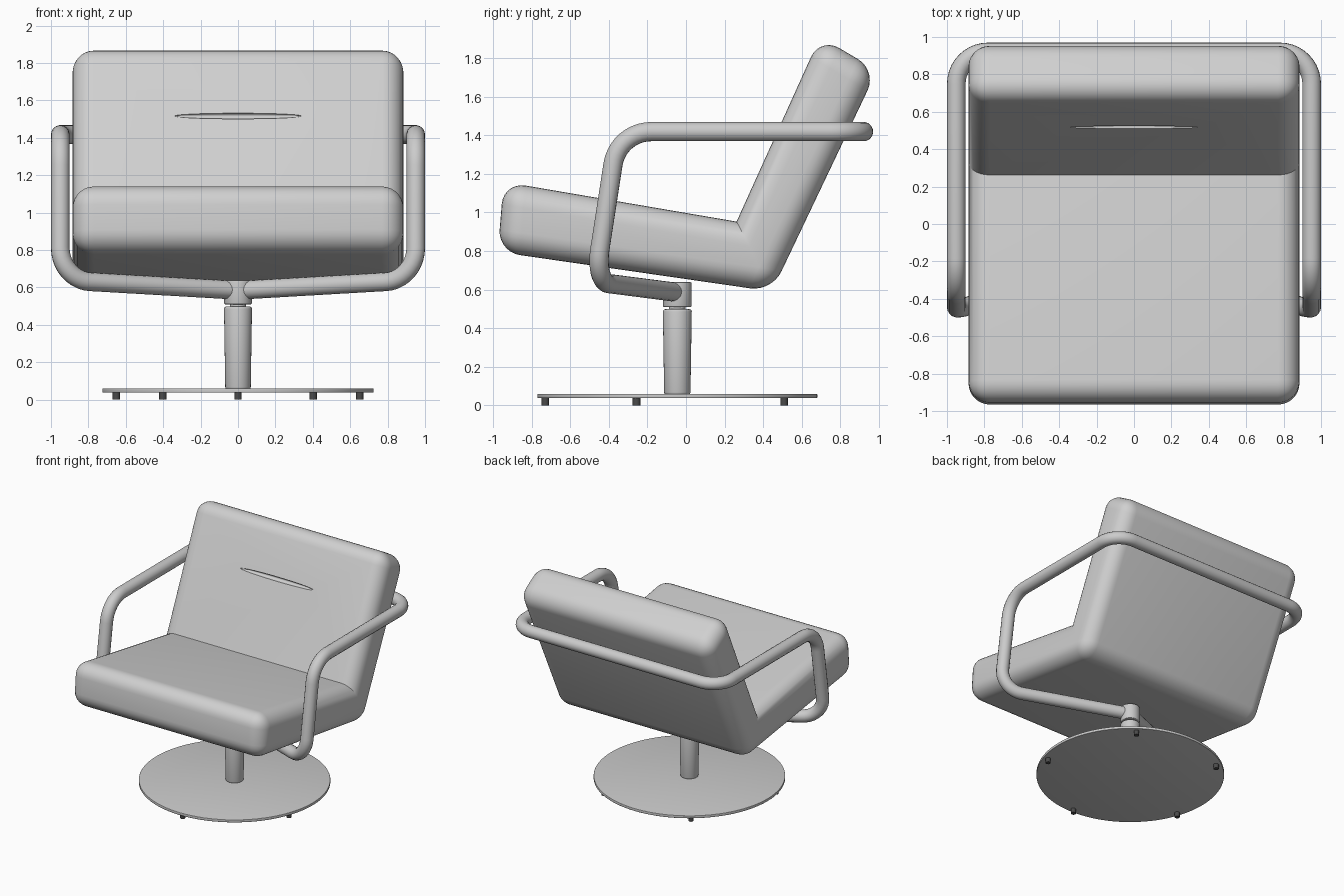
import bpy, bmesh, math
from mathutils import Vector

if "Cube" in bpy.data.objects:
    bpy.data.objects.remove(bpy.data.objects["Cube"])


def material(name, v):
    m = bpy.data.materials.new(name)
    m.diffuse_color = (v, v, v, 1)
    m.use_nodes = True
    m.node_tree.nodes["Principled BSDF"].inputs["Base Color"].default_value = m.diffuse_color
    return m


FABRIC = material("light grey upholstery", 0.63)
METAL = material("grey metal", 0.6)
RUBBER = material("dark rubber", 0.07)
AXIS_Y = -0.045


def finish(ob, mat, angle=35):
    ob.data.materials.clear()
    ob.data.materials.append(mat)
    bpy.ops.object.select_all(action='DESELECT')
    ob.select_set(True)
    bpy.context.view_layer.objects.active = ob
    bpy.ops.object.shade_smooth_by_angle(angle=math.radians(angle))


def cylinder(name, r1, r2, z0, z1, mat, x=0, y=AXIS_Y, sides=48, bevel=0.0):
    bpy.ops.mesh.primitive_cone_add(vertices=sides, radius1=r1, radius2=r2,
                                    depth=z1 - z0, location=(x, y, (z0 + z1) / 2))
    ob = bpy.context.object
    ob.name = name
    if bevel:
        mod = ob.modifiers.new("rounded rim", 'BEVEL')
        mod.width, mod.segments = bevel, 3
        mod.limit_method, mod.angle_limit = 'ANGLE', math.radians(40)
        bpy.ops.object.modifier_apply(modifier=mod.name)
    finish(ob, mat)
    return ob


# Upholstered seat and back: side profile extruded across x, rims rounded
P = [(-0.945, 1.158), (-0.975, 0.795), (0.445, 0.59),
     (0.99, 1.735), (0.695, 1.91), (0.262, 0.952)]
HALF = 0.885
bm = bmesh.new()
L = [bm.verts.new((-HALF, y, z)) for y, z in P]
R = [bm.verts.new((HALF, y, z)) for y, z in P]
for s in (L, R):
    bm.faces.new((s[0], s[1], s[2], s[5]))
    bm.faces.new((s[5], s[2], s[3], s[4]))
for i in range(6):
    j = (i + 1) % 6
    bm.faces.new((L[i], L[j], R[j], R[i]))
bmesh.ops.recalc_face_normals(bm, faces=bm.faces)
skip = [{L[5], R[5]}, {L[5], L[2]}, {R[5], R[2]}]   # inner fold and side mitres
edges = [e for e in bm.edges if set(e.verts) not in skip]
bmesh.ops.bevel(bm, geom=edges, offset=0.115, offset_type='OFFSET', segments=7,
                profile=0.5, affect='EDGES', clamp_overlap=True)
me = bpy.data.meshes.new("seat_and_back")
bm.to_mesh(me)
bm.free()
cushion = bpy.data.objects.new("seat_and_back", me)
bpy.context.collection.objects.link(cushion)

# Long tuck pressed into the front of the back cushion
bpy.ops.mesh.primitive_uv_sphere_add(segments=32, ring_count=16, radius=1,
                                     location=(0, 0.517, 1.517))
cutter = bpy.context.object
cutter.name = "tuck_cutter"
cutter.scale = (0.34, 0.022, 0.016)
cutter.hide_render = True
bpy.context.view_layer.objects.active = cushion
cut = cushion.modifiers.new("tuck", 'BOOLEAN')
cut.operation, cut.object, cut.solver = 'DIFFERENCE', cutter, 'EXACT'
bpy.ops.object.select_all(action='DESELECT')
cushion.select_set(True)
bpy.ops.object.modifier_apply(modifier=cut.name)
bpy.data.objects.remove(cutter, do_unlink=True)
finish(cushion, FABRIC)


# Bent tube frame: one continuous run from the hub, round the back, to the hub
def fillet(a, b, c, r, n=10):
    u, v = (a - b).normalized(), (c - b).normalized()
    half = u.angle(v) / 2
    centre = b + (u + v).normalized() * r / math.sin(half)
    p, q = b + u * r / math.tan(half) - centre, b + v * r / math.tan(half) - centre
    w = p.angle(q)
    return [centre + (p * math.sin((1 - k / n) * w) + q * math.sin(k / n * w)) / math.sin(w)
            for k in range(n + 1)]


side = [Vector(p) for p in ((0.95, -0.472, 0.64), (0.95, -0.352, 1.418), (0.95, 0.92, 1.418))]
mirrored = [Vector((-p.x, p.y, p.z)) for p in reversed(side)]
hub_pt = Vector((0, AXIS_Y, 0.585))
corners = [hub_pt] + side + mirrored + [hub_pt]
radii = [0.17, 0.2, 0.17, 0.17, 0.2, 0.17]
path = [hub_pt]
for i, r in enumerate(radii):
    path += fillet(corners[i], corners[i + 1], corners[i + 2], r)
path.append(hub_pt)
cu = bpy.data.curves.new("tube_frame", 'CURVE')
cu.dimensions = '3D'
cu.bevel_depth, cu.bevel_resolution = 0.05, 6
sp = cu.splines.new('POLY')
sp.points.add(len(path) - 1)
for pt, co in zip(sp.points, path):
    pt.co = (*co, 1)
frame = bpy.data.objects.new("tube_frame", cu)
bpy.context.collection.objects.link(frame)
bpy.ops.object.select_all(action='DESELECT')
frame.select_set(True)
bpy.context.view_layer.objects.active = frame
bpy.ops.object.convert(target='MESH')
finish(bpy.context.object, METAL, 50)

# Swivel pedestal
cylinder("hub", 0.074, 0.074, 0.51, 0.638, METAL, bevel=0.006)
cylinder("swivel_neck", 0.042, 0.042, 0.48, 0.53, METAL)
cylinder("column", 0.068, 0.075, 0.055, 0.498, METAL, bevel=0.012)
cylinder("base_disc", 0.725, 0.725, 0.038, 0.06, METAL, sides=96, bevel=0.003)

# Five feet in a ring, one at the front
for i in range(5):
    a = math.radians(-90 + 72 * i)
    cylinder(f"foot_{i + 1}", 0.02, 0.02, 0, 0.04, RUBBER, sides=20,
             x=0.684 * math.cos(a), y=AXIS_Y + 0.684 * math.sin(a))
